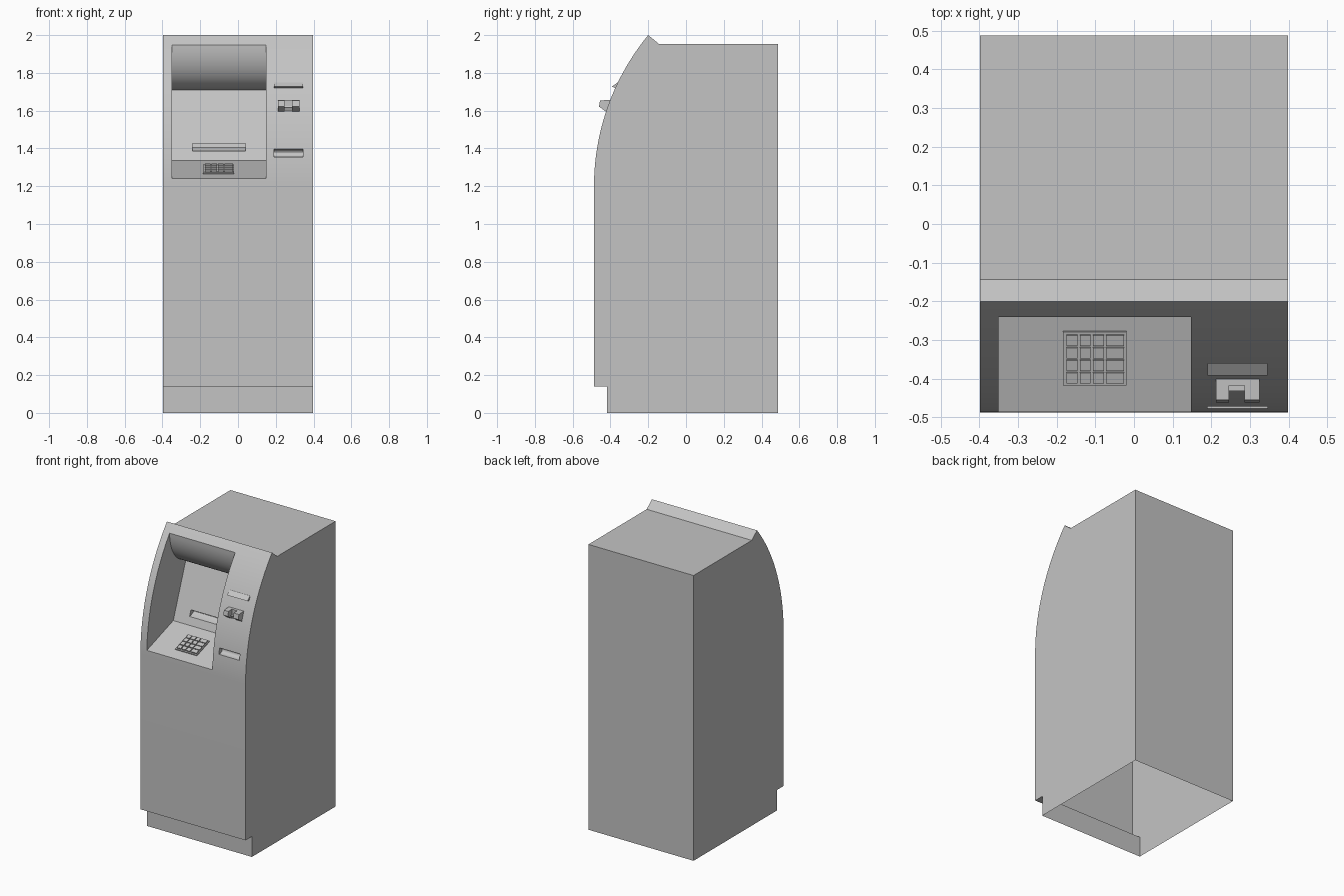
import bpy, bmesh
from math import sin, cos, pi, sqrt, radians
from mathutils import Vector

if "Cube" in bpy.data.objects:
    bpy.data.objects.remove(bpy.data.objects["Cube"])

grey = bpy.data.materials.new("cabinet_grey")
grey.use_nodes = True
grey.diffuse_color = (0.55, 0.55, 0.55, 1)
grey.node_tree.nodes["Principled BSDF"].inputs["Base Color"].default_value = grey.diffuse_color

HALF_W, FRONT, BACK = 0.398, -0.487, 0.487
ARC_Z, ARC_R = 1.2, 1.258


def face_y(z):
    """Depth of the curved fascia at height z."""
    dz = max(z - ARC_Z, 0)
    return FRONT + ARC_R - sqrt(ARC_R ** 2 - dz ** 2)


def prism(name, profile, x0, x1):
    """Extrude a (y, z) profile along x."""
    bm = bmesh.new()
    base = bm.faces.new([bm.verts.new((x0, y, z)) for y, z in profile])
    new = bmesh.ops.extrude_face_region(bm, geom=[base])["geom"]
    bmesh.ops.translate(bm, vec=(x1 - x0, 0, 0),
                        verts=[g for g in new if isinstance(g, bmesh.types.BMVert)])
    bmesh.ops.recalc_face_normals(bm, faces=bm.faces)
    mesh = bpy.data.meshes.new(name)
    bm.to_mesh(mesh)
    bm.free()
    mesh.materials.append(grey)
    obj = bpy.data.objects.new(name, mesh)
    bpy.context.collection.objects.link(obj)
    return obj


def select_only(obj):
    bpy.ops.object.select_all(action="DESELECT")
    obj.select_set(True)
    bpy.context.view_layer.objects.active = obj


def cut(target, cutter):
    mod = target.modifiers.new("cut", "BOOLEAN")
    mod.operation, mod.solver, mod.object = "DIFFERENCE", "EXACT", cutter
    select_only(target)
    bpy.ops.object.modifier_apply(modifier=mod.name)
    bpy.data.objects.remove(cutter)


# Cabinet with toe kick, curved fascia and raised top lip
STEPS = 28
arc = [(face_y(z), z) for z in (ARC_Z + 0.8 * i / STEPS for i in range(STEPS + 1))]
cabinet = prism("cabinet", [(-0.418, 0), (-0.418, 0.14), (FRONT, 0.14)] + arc
                + [(-0.143, 1.953), (BACK, 1.953), (BACK, 0)], -HALF_W, HALF_W)

# Screen recess: rounded hood, sloping screen panel and keypad shelf
SHELF_FRONT, SHELF_BACK = Vector((FRONT, 1.24)), Vector((-0.2, 1.335))
hood = [(-0.06 - 0.18 * cos(t), 1.95 - 0.24 * sin(t))
        for t in (pi / 2 * i / 14 for i in range(15))]
cut(cabinet, prism("recess_cutter", [(-0.6, 1.95)] + hood
                   + [SHELF_BACK, SHELF_FRONT, (-0.6, 1.24)], -0.35, 0.147))

# Cash slot in the screen panel
cut(cabinet, prism("cash_cutter", [(-0.25, 1.385), (-0.182, 1.385), (-0.155, 1.392),
                                   (-0.135, 1.405), (-0.13, 1.425), (-0.25, 1.425)],
                   -0.24, 0.04))

# Rounded finger scoop low on the fascia
scoop = [(-0.472 + 0.03 * sin(t), 1.375 + 0.021 * cos(t))
         for t in (pi * i / 10 for i in range(11))]
cut(cabinet, prism("scoop_cutter", [(-0.55, 1.396)] + scoop + [(-0.55, 1.354)],
                   0.19, 0.345))

# The cabinet is an open shell underneath
bm = bmesh.new()
bm.from_mesh(cabinet.data)
floor = [f for f in bm.faces if f.calc_center_median().z < 0.001]
bmesh.ops.delete(bm, geom=floor, context="FACES")
bm.to_mesh(cabinet.data)
bm.free()
select_only(cabinet)
bpy.ops.object.shade_smooth_by_angle(angle=radians(25))

# Receipt slot hood
prism("receipt_lip", [(-0.35, 1.752), (-0.362, 1.75), (-0.392, 1.727),
                      (-0.373, 1.719), (-0.36, 1.72)], 0.19, 0.345)

# Card reader: two cheeks joined by a top bridge and a stepped throat
cheek = [(-0.38, 1.658), (-0.455, 1.654), (-0.461, 1.622), (-0.42, 1.592), (-0.4, 1.592)]
prism("card_reader_right_cheek", cheek, 0.212, 0.246)
prism("card_reader_left_cheek", cheek, 0.286, 0.325)
prism("card_reader_bridge", [(-0.38, 1.658), (-0.418, 1.656), (-0.418, 1.625),
                             (-0.38, 1.625)], 0.246, 0.286)
prism("card_reader_throat", [(-0.38, 1.618), (-0.432, 1.618), (-0.42, 1.592),
                             (-0.4, 1.592)], 0.246, 0.286)

# Keypad on the sloping shelf
slope = (SHELF_BACK - SHELF_FRONT).normalized()
normal = Vector((-slope.y, slope.x))


def shelf_pad(name, x0, x1, y0, y1, low, high):
    def on_shelf(y, h):
        return SHELF_FRONT + slope * ((y - FRONT) / slope.x) + normal * h
    return prism(name, [on_shelf(y0, low), on_shelf(y1, low),
                        on_shelf(y1, high), on_shelf(y0, high)], x0, x1)


shelf_pad("keypad_plate", -0.184, -0.02, -0.416, -0.277, -0.002, 0.006)
for row in range(4):
    y = -0.408 + row * 0.0325
    for col in range(4):
        x = -0.174 + col * 0.034
        width = 0.046 if col == 3 else 0.028
        shelf_pad(f"key_{row + 1}_{col + 1}", x, x + width, y, y + 0.027, 0.004, 0.014)
